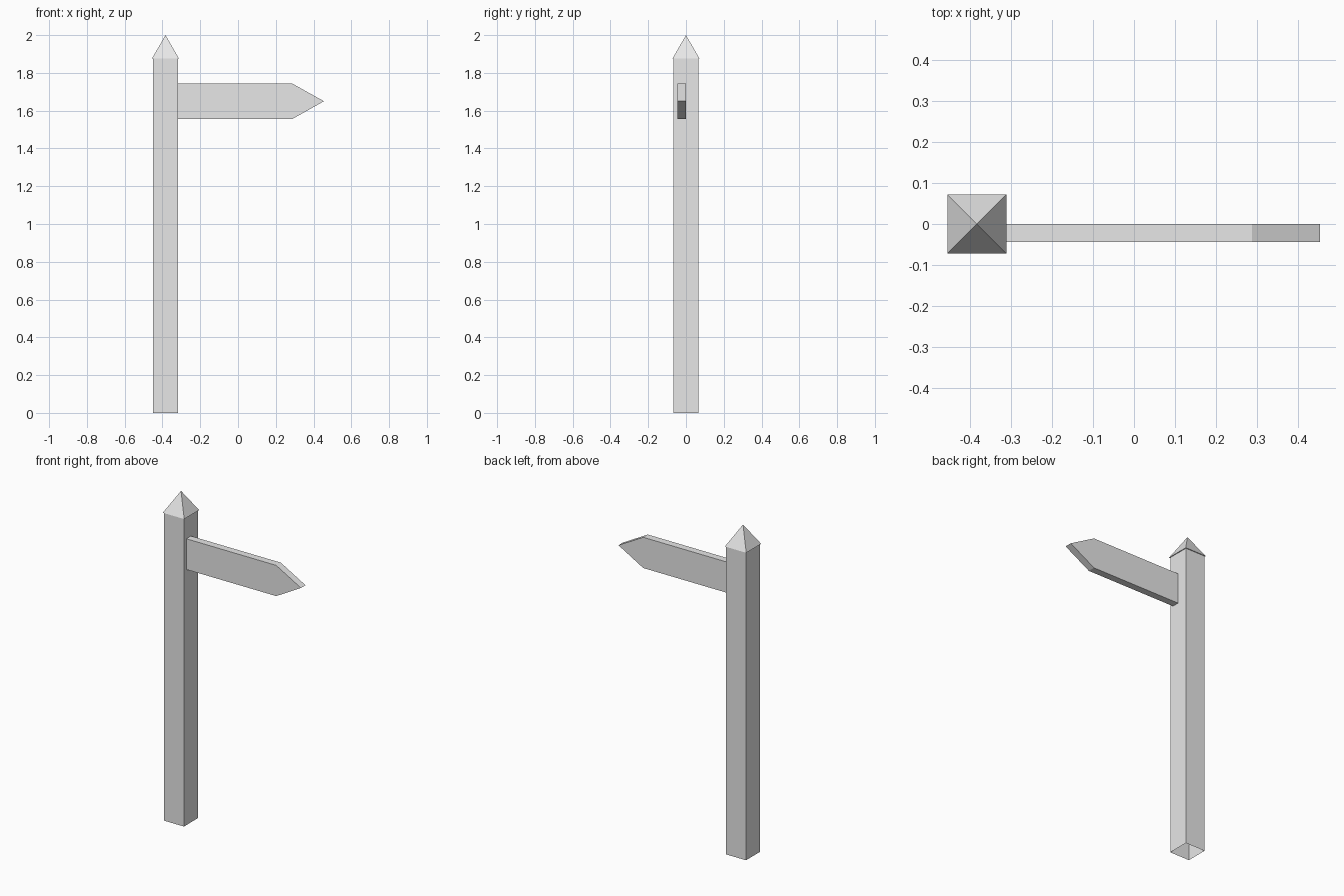
import bpy, bmesh

if "Cube" in bpy.data.objects:
    bpy.data.objects.remove(bpy.data.objects["Cube"])

POST_X = -0.384      # post centre
POST_HALF = 0.067
CAP_HALF = 0.072
CAP_Z = 1.875

grey = bpy.data.materials.new("plain_grey")
grey.diffuse_color = (0.8, 0.8, 0.8, 1)
grey.use_nodes = True
grey.node_tree.nodes["Principled BSDF"].inputs["Base Color"].default_value = grey.diffuse_color


def finish(name, bm):
    bmesh.ops.recalc_face_normals(bm, faces=bm.faces[:])
    mesh = bpy.data.meshes.new(name)
    bm.to_mesh(mesh)
    bm.free()
    mesh.materials.append(grey)
    obj = bpy.data.objects.new(name, mesh)
    bpy.context.collection.objects.link(obj)
    return obj


def square(bm, half, z):
    return [bm.verts.new((POST_X + sx * half, sy * half, z))
            for sx, sy in ((-1, -1), (1, -1), (1, 1), (-1, 1))]


# Post: square tube, open at the foot and under the cap
bm = bmesh.new()
low, high = square(bm, POST_HALF, 0), square(bm, POST_HALF, CAP_Z)
for i in range(4):
    j = (i + 1) % 4
    bm.faces.new((low[i], low[j], high[j], high[i]))
finish("post", bm)

# Cap: slightly overhanging pyramid
bm = bmesh.new()
base = square(bm, CAP_HALF, CAP_Z)
apex = bm.verts.new((POST_X, 0, 2))
bm.faces.new(base[::-1])
for i in range(4):
    bm.faces.new((base[i], base[(i + 1) % 4], apex))
finish("post_cap", bm)

# Arrow board: pointed profile extruded in depth, butting against the post
bm = bmesh.new()
left = POST_X + POST_HALF
profile = [(left, 1.556), (0.288, 1.556), (0.455, 1.65),
           (0.288, 1.743), (left, 1.743)]
face = bm.faces.new([bm.verts.new((x, -0.044, z)) for x, z in profile])
ext = bmesh.ops.extrude_face_region(bm, geom=[face], use_keep_orig=True)
bmesh.ops.translate(bm, vec=(0, 0.044, 0),
                    verts=[g for g in ext["geom"] if isinstance(g, bmesh.types.BMVert)])
finish("arrow_board", bm)
